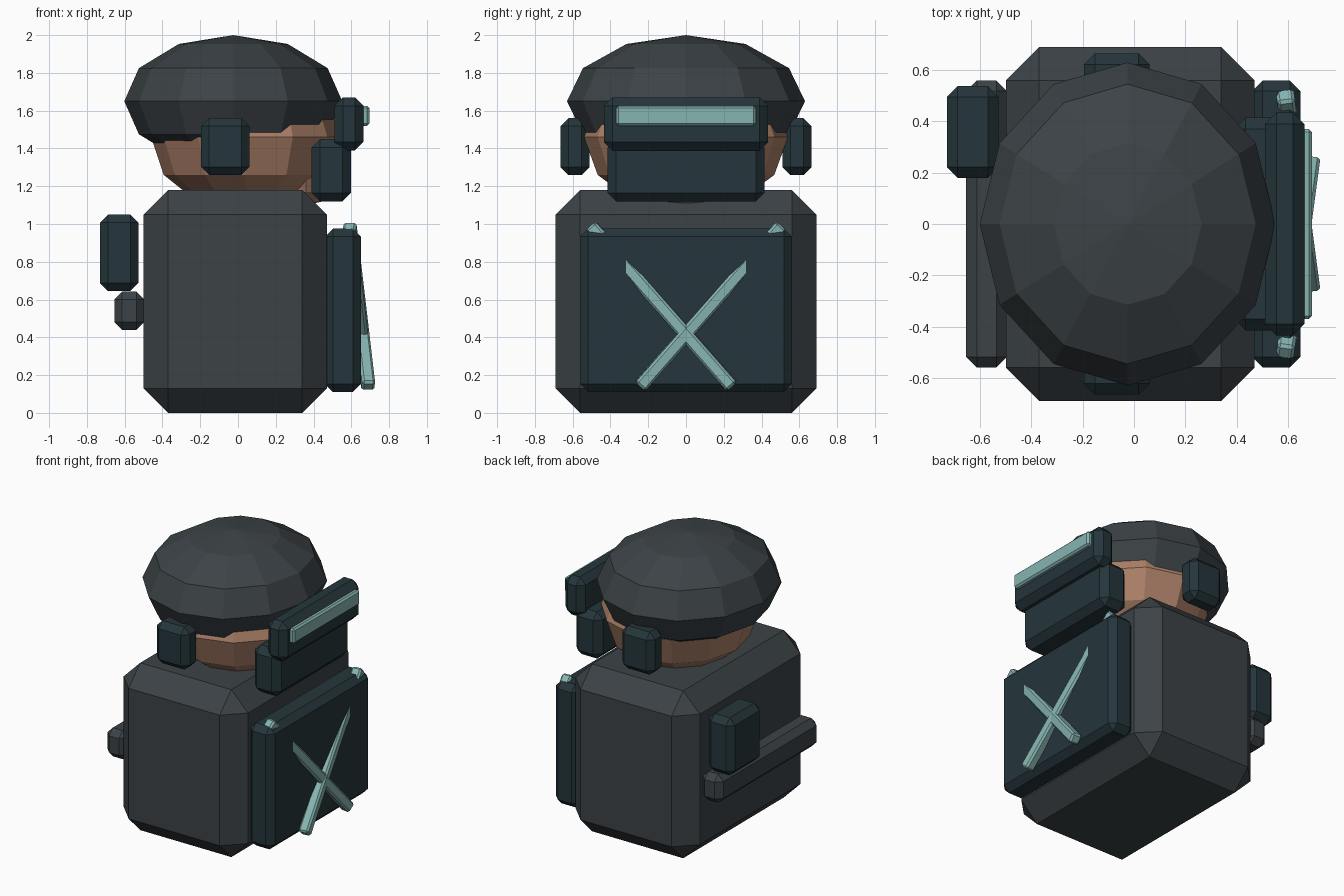
import bpy
import bmesh
from mathutils import Vector, Matrix

if "Cube" in bpy.data.objects:
    bpy.data.objects.remove(bpy.data.objects["Cube"])


def material(name, rgb):
    m = bpy.data.materials.new(name)
    m.diffuse_color = (*rgb, 1)
    m.use_nodes = True
    m.node_tree.nodes["Principled BSDF"].inputs["Base Color"].default_value = m.diffuse_color
    return m


CLOTH = material("dark_cloth", (0.045, 0.055, 0.062))
ARMOUR = material("dark_armour", (0.018, 0.036, 0.044))
TEAL = material("teal", (0.24, 0.46, 0.44))
SKIN = material("skin", (0.42, 0.22, 0.14))


def finish(name, bm, mat):
    me = bpy.data.meshes.new(name)
    bm.to_mesh(me)
    bm.free()
    me.materials.append(mat)
    ob = bpy.data.objects.new(name, me)
    bpy.context.collection.objects.link(ob)
    return ob


def chamfered(size, bevel):
    bm = bmesh.new()
    bmesh.ops.create_cube(bm, size=1)
    bmesh.ops.scale(bm, vec=size, verts=bm.verts)
    bmesh.ops.bevel(bm, geom=bm.edges[:], offset=bevel, segments=1,
                    affect='EDGES', profile=0.5)
    return bm


def box(name, x, y, z, bevel, mat):
    """Chamfered box from min/max ranges."""
    bm = chamfered([r[1] - r[0] for r in (x, y, z)], bevel)
    bmesh.ops.translate(bm, vec=[sum(r) / 2 for r in (x, y, z)], verts=bm.verts)
    return finish(name, bm, mat)


def bar(name, a, b, width, bevel, mat):
    """Square chamfered bar between two points."""
    a, b = Vector(a), Vector(b)
    bm = chamfered((width, width, (b - a).length), bevel)
    rot = (b - a).to_track_quat('Z', 'Y').to_matrix().to_4x4()
    bm.transform(Matrix.Translation((a + b) / 2) @ rot)
    return finish(name, bm, mat)


def ellipsoid(name, centre, radii, mat):
    bm = bmesh.new()
    bmesh.ops.create_uvsphere(bm, u_segments=12, v_segments=6, radius=1)
    bmesh.ops.scale(bm, vec=radii, verts=bm.verts)
    bmesh.ops.translate(bm, vec=centre, verts=bm.verts)
    return finish(name, bm, mat)


# Torso and head
box("torso", (-0.5, 0.47), (-0.69, 0.69), (0, 1.18), 0.13, CLOTH)
ellipsoid("head", (0.04, 0, 1.46), (0.5, 0.54, 0.4), SKIN)
ellipsoid("chin", (0.36, 0, 1.24), (0.17, 0.24, 0.14), SKIN)
ellipsoid("helmet", (-0.025, 0, 1.65), (0.577, 0.63, 0.35), CLOTH)

# Face mask, visor and lens
box("face_mask", (0.39, 0.597), (-0.415, 0.415), (1.12, 1.45), 0.045, ARMOUR)
box("visor", (0.51, 0.665), (-0.435, 0.435), (1.39, 1.67), 0.045, ARMOUR)
box("visor_lens", (0.63, 0.695), (-0.37, 0.37), (1.52, 1.625), 0.012, TEAL)

# Chest plate
box("chest_plate", (0.46, 0.65), (-0.56, 0.56), (0.11, 0.975), 0.042, ARMOUR)

# Mirrored ear cups and crossed straps that sink into the plate at the top
for side, s in (("left", 1), ("right", -1)):
    box("ear_cup_" + side, (-0.195, 0.06), sorted((s * 0.51, s * 0.665)),
        (1.26, 1.56), 0.042, ARMOUR)
    bar("chest_strap_" + side, (0.69, -s * 0.245, 0.138),
        (0.59, s * 0.503, 0.99), 0.07, 0.012, TEAL)

# Back belt and pouch
box("back_belt", (-0.655, -0.495), (-0.56, 0.56), (0.44, 0.642), 0.042, CLOTH)
box("back_pouch", (-0.73, -0.528), (0.18, 0.538), (0.645, 1.05), 0.042, ARMOUR)
